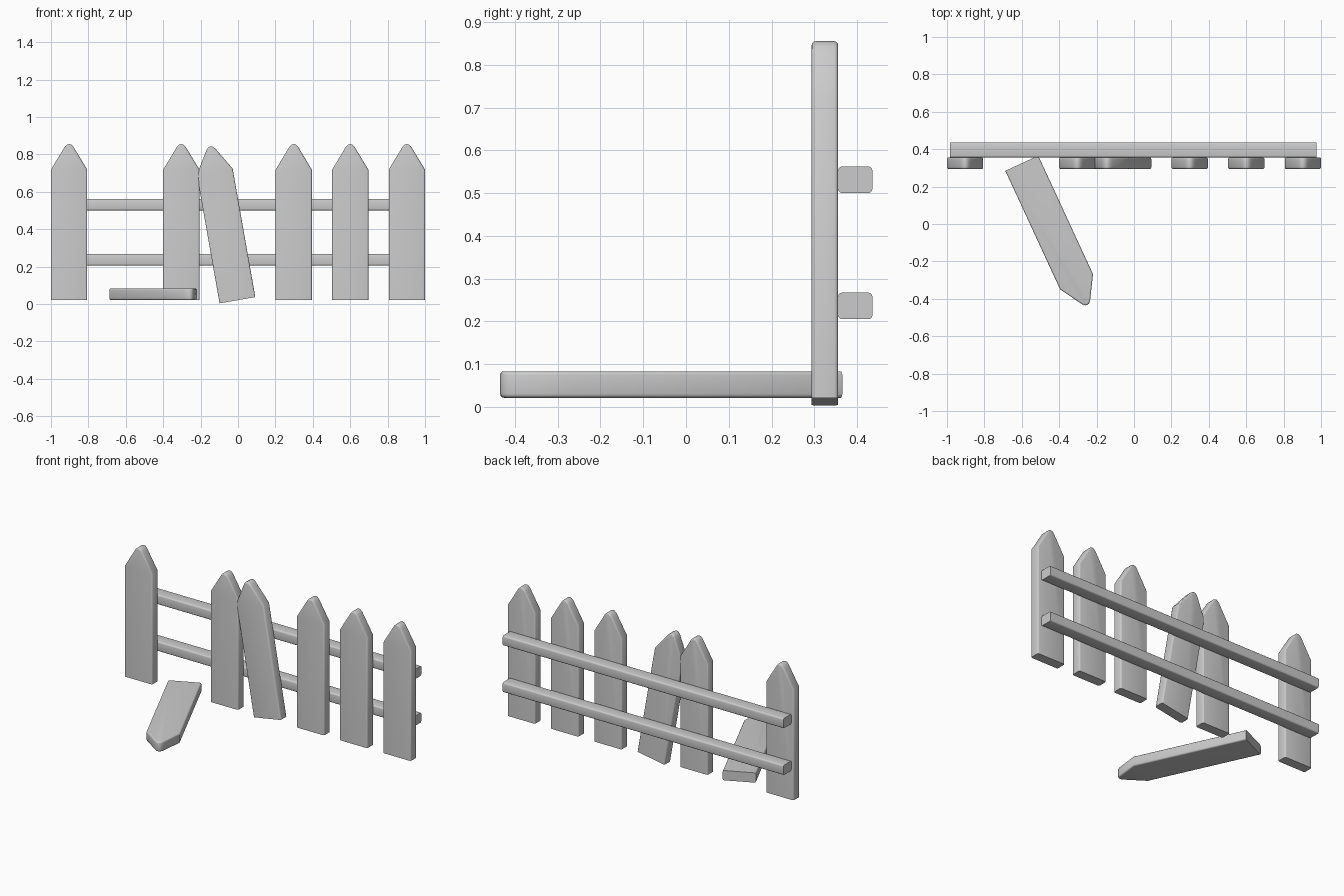
import bpy, bmesh
from math import radians

cube = bpy.data.objects.get("Cube")
if cube:
    bpy.data.objects.remove(cube)

paint = bpy.data.materials.new("light grey")
paint.use_nodes = True
grey = (0.6, 0.6, 0.6, 1)
paint.diffuse_color = grey
paint.node_tree.nodes["Principled BSDF"].inputs["Base Color"].default_value = grey


def board(name, profile, depth, axis, location, rotation=(0, 0, 0), keep_sharp=None):
    """Extrude a profile along an axis and round the edges that keep_sharp rejects."""
    bm = bmesh.new()
    place = {"x": lambda a, b: (-depth / 2, a, b), "y": lambda a, b: (a, -depth / 2, b)}[axis]
    face = bm.faces.new([bm.verts.new(place(a, b)) for a, b in profile])
    moved = bmesh.ops.extrude_face_region(bm, geom=[face])["geom"]
    offset = (depth, 0, 0) if axis == "x" else (0, depth, 0)
    bmesh.ops.translate(bm, vec=offset, verts=[v for v in moved if isinstance(v, bmesh.types.BMVert)])
    bmesh.ops.recalc_face_normals(bm, faces=bm.faces)
    soft = [e for e in bm.edges if not keep_sharp(e)]
    bmesh.ops.bevel(bm, geom=soft, offset=0.009, segments=3, profile=0.5, affect="EDGES")
    mesh = bpy.data.meshes.new(name)
    bm.to_mesh(mesh)
    bm.free()
    mesh.materials.append(paint)
    obj = bpy.data.objects.new(name, mesh)
    bpy.context.collection.objects.link(obj)
    obj.location, obj.rotation_euler = location, rotation
    bpy.ops.object.select_all(action="DESELECT")
    obj.select_set(True)
    bpy.context.view_layer.objects.active = obj
    bpy.ops.object.shade_smooth_by_angle(angle=radians(35))


def picket(name, location, rotation=(0, 0, 0)):
    # Pointed outline with a blunted tip
    half = [(0.097, 0), (0.097, 0.698), (0.03, 0.809), (0.022, 0.822), (0.011, 0.832)]
    outline = half + [(0, 0.835)] + [(-x, z) for x, z in reversed(half)]

    def sharp(edge):
        a, b = edge.verts
        return abs(a.co.y - b.co.y) > 0.01 or max(a.co.z, b.co.z) < 0.001

    board(name, outline, 0.062, "y", location, rotation, sharp)


# Upright pickets
for i, x in enumerate((-0.903, -0.303, 0.298, 0.6, 0.903)):
    picket(f"picket_{i + 1}", (x, 0.325, 0.02))

# Loose picket leaning sideways, and one lying on the ground
picket("leaning_picket", (-0.003, 0.325, 0.02), (0, radians(-10), 0))
picket("fallen_picket", (-0.60, 0.325, 0.052), (radians(90), 0, radians(24.8)))

# Two horizontal rails behind the pickets
section = [(-0.04, -0.031), (0.04, -0.031), (0.04, 0.031), (-0.04, 0.031)]
for name, z in (("lower_rail", 0.236), ("upper_rail", 0.531)):
    board(name, section, 1.96, "x", (-0.005, 0.396, z),
          keep_sharp=lambda e: e.calc_length() < 1)
